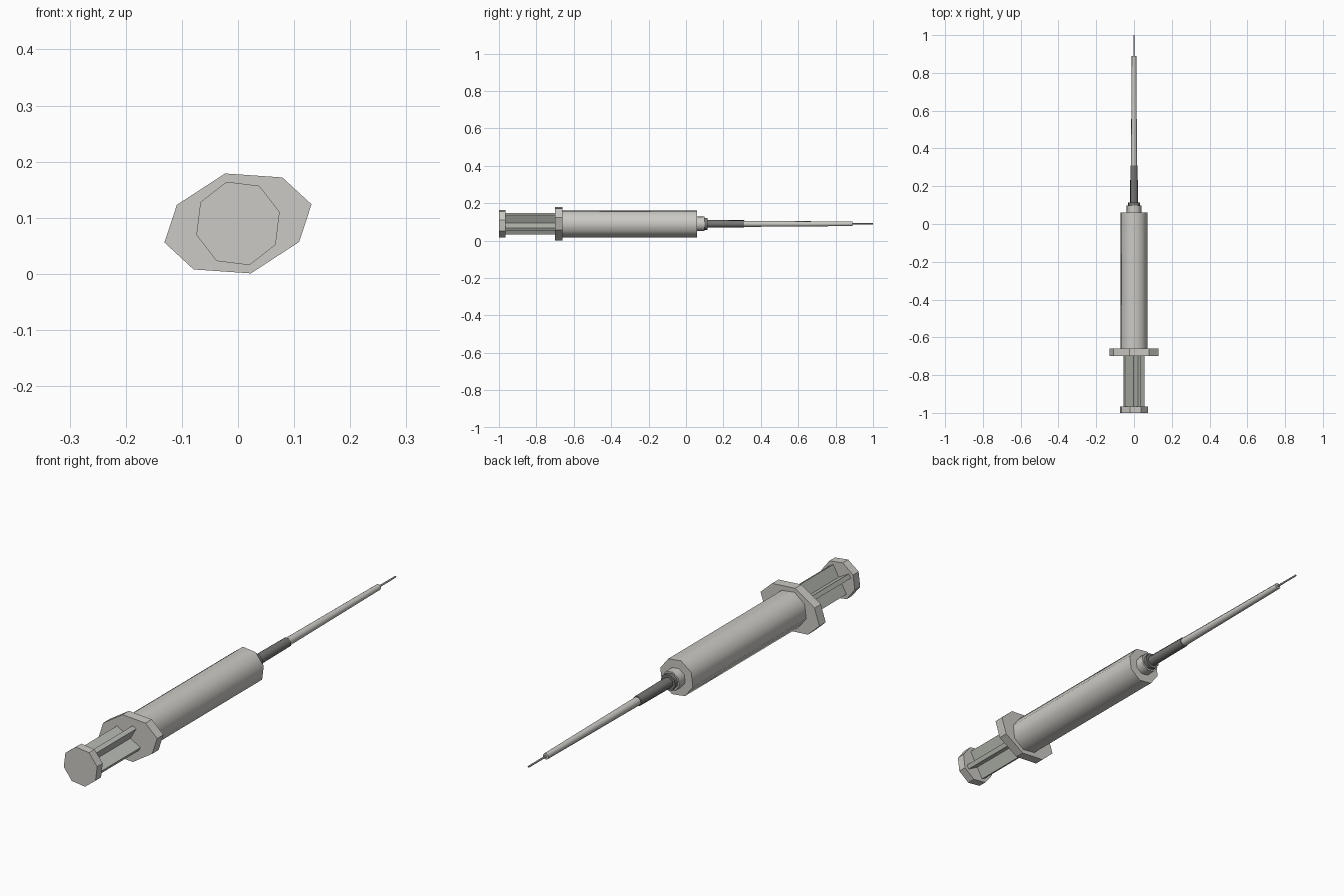
import bpy, bmesh, math

if "Cube" in bpy.data.objects:
    bpy.data.objects.remove(bpy.data.objects["Cube"])

AXIS_Z = 0.09                    # height of the long axis
TURN = math.radians(15.4)        # roll of the whole syringe


def material(name, rgb):
    m = bpy.data.materials.new(name)
    m.diffuse_color = (*rgb, 1)
    m.use_nodes = True
    m.node_tree.nodes["Principled BSDF"].inputs["Base Color"].default_value = m.diffuse_color
    return m


LIGHT = material("pale grey plastic", (0.60, 0.59, 0.555))
PLUNGER = material("greenish grey plastic", (0.50, 0.52, 0.47))
DARK = material("dark grey hub", (0.18, 0.18, 0.175))
STEEL = material("needle steel", (0.30, 0.30, 0.30))


def ring(r, sides=8):
    return [(r * math.cos(TURN + i * math.tau / sides),
             r * math.sin(TURN + i * math.tau / sides)) for i in range(sides)]


def loft(name, sections, mat, smooth=None):
    """Join outlines [(y, [(x, z), ...]), ...] along y and cap both ends."""
    bm = bmesh.new()
    loops = [[bm.verts.new((x, y, z + AXIS_Z)) for x, z in pts] for y, pts in sections]
    for a, b in zip(loops, loops[1:]):
        for i in range(len(a)):
            j = (i + 1) % len(a)
            bm.faces.new((a[i], a[j], b[j], b[i]))
    bm.faces.new(loops[0])
    bm.faces.new(loops[-1])
    bmesh.ops.recalc_face_normals(bm, faces=bm.faces)
    me = bpy.data.meshes.new(name)
    bm.to_mesh(me)
    bm.free()
    me.materials.append(mat)
    ob = bpy.data.objects.new(name, me)
    bpy.context.collection.objects.link(ob)
    if smooth:
        bpy.ops.object.select_all(action='DESELECT')
        ob.select_set(True)
        bpy.context.view_layer.objects.active = ob
        bpy.ops.object.shade_smooth_by_angle(angle=math.radians(smooth))
    return ob


def tube(name, stations, mat, smooth=50):
    return loft(name, [(y, ring(r)) for y, r in stations], mat, smooth)


# thumb rest
tube("thumb_rest", [(-1.0, 0.077), (-0.965, 0.077)], LIGHT, None)

# plunger rod with a cross section of four ribs
R, T = 0.06, 0.009
cross = []
for k in range(4):
    a = math.radians(60.4 + 90 * k)
    c, s = math.cos(a), math.sin(a)
    for u, v in ((R, -T), (R, T), (T, T)):
        cross.append((u * c - v * s, u * s + v * c))
loft("plunger_rod", [(-0.965, cross), (-0.70, cross)], PLUNGER)

# finger flange: stretched octagon, symmetric through its centre
half = [(-0.023, 0.089), (0.079, 0.082), (0.131, 0.034), (0.109, -0.033)]
flange = half + [(-x, -z) for x, z in half]
loft("finger_flange", [(-0.70, flange), (-0.66, flange)], LIGHT)

# barrel and nozzle
tube("barrel", [(-0.66, 0.075), (0.06, 0.075)], LIGHT)
tube("nozzle", [(0.06, 0.04), (0.098, 0.04)], LIGHT)

# needle hub
tube("hub_ring", [(0.098, 0.033), (0.114, 0.033)], DARK)
tube("hub", [(0.114, 0.0215), (0.31, 0.02)], DARK)

# sleeve and needle
tube("sleeve", [(0.31, 0.017), (0.89, 0.0125)], LIGHT)
tube("needle", [(0.89, 0.004), (1.0, 0.0035)], STEEL)
